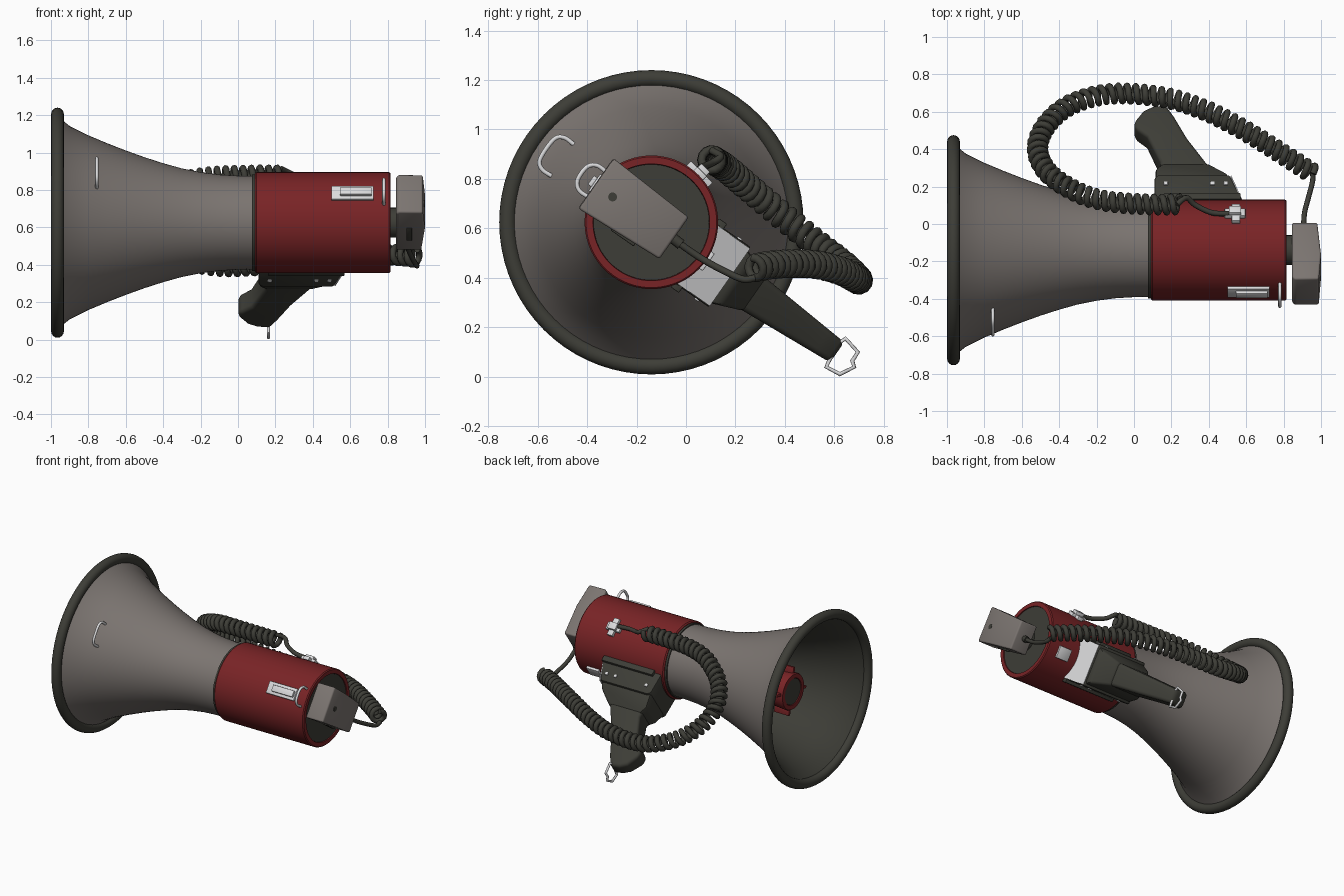
import bpy, bmesh, math
from mathutils import Vector, Matrix

if "Cube" in bpy.data.objects:
    bpy.data.objects.remove(bpy.data.objects["Cube"])

def material(name, rgb):
    m = bpy.data.materials.new(name)
    m.diffuse_color = (*rgb, 1)
    m.use_nodes = True
    m.node_tree.nodes["Principled BSDF"].inputs["Base Color"].default_value = m.diffuse_color
    return m

GREY = material("warm_grey", (0.20, 0.178, 0.165))
RED = material("dark_red", (0.19, 0.017, 0.019))
DARK = material("dark_olive", (0.047, 0.047, 0.038))
SILVER = material("silver", (0.70, 0.70, 0.71))

# local frame: x along the horn, y towards the handle, z across it
FRAME = Matrix.Translation((0, -0.14, 0.625)) @ Matrix.Rotation(math.radians(-35), 4, 'X')

def finish(ob, mats, matrix, angle=35):
    bpy.context.collection.objects.link(ob)
    for m in mats:
        ob.data.materials.append(m)
    ob.matrix_world = matrix
    bpy.ops.object.select_all(action='DESELECT')
    ob.select_set(True)
    bpy.context.view_layer.objects.active = ob
    bpy.ops.object.convert(target='MESH')
    bpy.ops.object.shade_smooth_by_angle(angle=math.radians(angle))
    return ob

def mesh_object(name, bm, mats, matrix=FRAME, bevel=0, segments=2):
    bmesh.ops.remove_doubles(bm, verts=bm.verts, dist=1e-5)
    bmesh.ops.recalc_face_normals(bm, faces=bm.faces)
    me = bpy.data.meshes.new(name)
    bm.to_mesh(me)
    bm.free()
    ob = bpy.data.objects.new(name, me)
    if bevel:
        mod = ob.modifiers.new("bevel", 'BEVEL')
        mod.width, mod.segments = bevel, segments
        mod.limit_method, mod.angle_limit = 'ANGLE', math.radians(30)
    return finish(ob, mats, matrix)

def lathe(name, profile, mats, closed=False, split=999, n=72, matrix=FRAME):
    """Turn (x, radius) points round the x axis; segments past split use material 1."""
    bm = bmesh.new()
    rings = [[bm.verts.new((x, r * math.cos(2 * math.pi * i / n), r * math.sin(2 * math.pi * i / n)))
              for i in range(n)] for x, r in profile]
    count = len(rings) if closed else len(rings) - 1
    for k in range(count):
        a, b = rings[k], rings[(k + 1) % len(rings)]
        for i in range(n):
            j = (i + 1) % n
            bm.faces.new((a[i], a[j], b[j], b[i])).material_index = int(k >= split)
    bmesh.ops.dissolve_degenerate(bm, dist=1e-6, edges=bm.edges)
    return mesh_object(name, bm, mats, matrix)

def disc(name, x0, x1, r, mat, n=32, matrix=FRAME):
    return lathe(name, [(x0, 0), (x0, r), (x1, r), (x1, 0)], [mat], n=n, matrix=matrix)

def prism(name, poly, half, mat, bevel=0, segments=2):
    """Side outline (x, r) thickened to +-half(r)."""
    h = half if callable(half) else (lambda r: half)
    bm = bmesh.new()
    a = [bm.verts.new((x, r, -h(r))) for x, r in poly]
    b = [bm.verts.new((x, r, h(r))) for x, r in poly]
    bm.faces.new(a)
    bm.faces.new(b[::-1])
    for i in range(len(a)):
        j = (i + 1) % len(a)
        bm.faces.new((a[i], b[i], b[j], a[j]))
    return mesh_object(name, bm, [mat], bevel=bevel, segments=segments)

def box(name, centre, size, mat, matrix=FRAME, bevel=0.004):
    bm = bmesh.new()
    bmesh.ops.create_cube(bm, size=1, matrix=Matrix.Translation(centre) @ Matrix.Diagonal((*size, 1)))
    return mesh_object(name, bm, [mat], matrix, bevel)

def spline(points, steps=12):
    p = [Vector(q) for q in points]
    p = [2 * p[0] - p[1]] + p + [2 * p[-1] - p[-2]]
    out = []
    for a, b, c, d in zip(p, p[1:], p[2:], p[3:]):
        for k in range(steps):
            t = k / steps
            out.append(0.5 * (2 * b + (c - a) * t + (2 * a - 5 * b + 4 * c - d) * t * t
                              + (3 * b - a - 3 * c + d) * t ** 3))
    return out + [p[-2]]

def tube(name, pts, radius, mat, cyclic=False, matrix=Matrix(), res=2):
    cu = bpy.data.curves.new(name, 'CURVE')
    cu.dimensions, cu.bevel_depth, cu.bevel_resolution, cu.use_fill_caps = '3D', radius, res, True
    s = cu.splines.new('POLY')
    s.points.add(len(pts) - 1)
    for q, p in zip(s.points, pts):
        q.co = (*p, 1)
    s.use_cyclic_u = cyclic
    return finish(bpy.data.objects.new(name, cu), [mat], matrix, 60)

# horn: grey outside, dark inside
outer = [(-0.96, 0.565), (-0.9, 0.517), (-0.8, 0.467), (-0.7, 0.425), (-0.6, 0.386), (-0.5, 0.35),
         (-0.4, 0.318), (-0.3, 0.29), (-0.2, 0.27), (-0.1, 0.257), (0, 0.251), (0.1, 0.249)]
inner = [(x, r - 0.014) for x, r in reversed(outer)]
lathe("horn", outer + inner, [GREY, DARK], closed=True, split=len(outer) - 1)
disc("horn_back_wall", 0.06, 0.1, 0.24, DARK)
rim = [(-0.965 + 0.034 * math.cos(a), 0.581 + 0.034 * math.sin(a))
       for a in (2 * math.pi * i / 16 for i in range(16))]
lathe("horn_rim", rim, [DARK], closed=True)

# sound outlet in the middle of the horn
disc("outlet_stem", -0.70, 0.08, 0.085, DARK)
lathe("outlet_cup", [(-0.64, 0), (-0.64, 0.12), (-0.76, 0.13), (-0.77, 0.125), (-0.77, 0.095),
                     (-0.75, 0.095), (-0.75, 0)], [RED], n=40)
disc("outlet_cap", -0.765, -0.74, 0.092, DARK)
for i in range(4):
    m = FRAME @ Matrix.Rotation(math.pi / 4 + i * math.pi / 2, 4, 'X')
    box("outlet_rib", (-0.70, 0.14, 0), (0.12, 0.06, 0.02), RED, m)

# red body
lathe("body", [(0.09, 0), (0.09, 0.262), (0.098, 0.27), (0.808, 0.27), (0.815, 0.264),
               (0.815, 0.236), (0.80, 0.234), (0.80, 0)], [RED])
lathe("body_gasket", [(0.075, 0.24), (0.075, 0.258), (0.092, 0.258), (0.092, 0.24)], [DARK], closed=True)
disc("rear_cover", 0.795, 0.809, 0.234, DARK, 72)
disc("microphone_mount", 0.80, 0.86, 0.08, DARK)

# microphone
prism("microphone", [(0.845, -0.26), (0.86, -0.275), (0.988, -0.272), (1.0, -0.105), (0.98, 0.112),
                     (0.845, 0.112)], lambda r: 0.124 - 0.055 * (r + 0.275), GREY, 0.014, 3)
box("microphone_button", (0.915, -0.06, -0.114), (0.03, 0.115, 0.014), DARK)
disc("microphone_hole", 0.985, 0.9965, 0.018, DARK, 20,
     FRAME @ Matrix.Translation((0, -0.187, -0.006)))

# handle, neck and saddle
prism("saddle", [(0.11, 0.18), (0.11, 0.37), (0.13, 0.388), (0.51, 0.388), (0.575, 0.235), (0.575, 0.18)],
      0.148, DARK, 0.008)
box("saddle_flange", (0.365, 0.235, 0), (0.41, 0.04, 0.34), DARK)
prism("saddle_end_plate", [(0.578, 0.215), (0.515, 0.385), (0.520, 0.388), (0.584, 0.217)], 0.142, SILVER)
prism("handle_neck", [(0.115, 0.36), (0.115, 0.46), (0.15, 0.51), (0.40, 0.51), (0.50, 0.42), (0.51, 0.36)],
      lambda r: 0.14 - 0.40 * (r - 0.36), DARK, 0.015)
prism("handle_grip", [(0.14, 0.40), (0.14, 0.53), (0.07, 0.70), (0.005, 0.755), (0.0, 0.80), (0.05, 0.88),
                      (0.10, 0.91), (0.17, 0.92), (0.215, 0.84), (0.285, 0.69), (0.40, 0.50), (0.44, 0.40)],
      lambda r: 0.085 - 0.075 * (r - 0.45), DARK, 0.03, 4)
for side in (-1, 1):
    for x in (0.17, 0.42, 0.49):
        box("saddle_bolt", (x, 0.33, side * 0.149), (0.022, 0.022, 0.012), SILVER)

# wire loop at the end of the handle
loop = [(0.60, 0.125), (0.645, 0.155), (0.695, 0.10), (0.672, 0.065), (0.68, 0.04),
        (0.622, 0.011), (0.567, 0.04), (0.585, 0.08)]
tube("handle_wire_loop", [(0.163, y, z) for y, z in loop], 0.009, SILVER, True)

# latches and strap rings
box("latch_plate", (0.612, -0.272, 0), (0.225, 0.02, 0.085), SILVER)
box("latch_lever", (0.63, -0.287, 0), (0.17, 0.024, 0.045), SILVER)
box("rear_plate", (0.68, 0.272, 0), (0.10, 0.022, 0.085), SILVER)
for name, x, base, top, w in (("body_strap_ring", 0.78, 0.26, 0.342, 0.062),
                              ("horn_strap_ring", -0.755, 0.435, 0.515, 0.078)):
    pts = [(x, -base, -w), (x, -top + 0.03, -w), (x, -top, -w + 0.03),
           (x, -top, w - 0.03), (x, -top + 0.03, w), (x, -base, w)]
    tube(name, spline(pts, 5), 0.009, SILVER, matrix=FRAME)

# cable socket
SOCKET = Matrix.Translation((0.54, 0.055, 0.82)) @ Matrix.Rotation(math.radians(-45), 4, 'X')
box("socket_plate_long", (0, 0, 0), (0.11, 0.055, 0.03), SILVER, SOCKET)
box("socket_plate_cross", (0.005, 0, 0), (0.045, 0.125, 0.026), SILVER, SOCKET)
box("socket_block", (0, 0, 0.018), (0.065, 0.05, 0.035), SILVER, SOCKET)

# coiled cable: a helix carried along a smooth path
path = spline([(0.955, 0.27, 0.44), (0.80, 0.37, 0.455), (0.565, 0.515, 0.455), (0.35, 0.62, 0.43),
               (0.14, 0.68, 0.40), (-0.13, 0.695, 0.395), (-0.345, 0.635, 0.455), (-0.475, 0.52, 0.545),
               (-0.515, 0.39, 0.65), (-0.45, 0.265, 0.755), (-0.29, 0.165, 0.84), (-0.13, 0.12, 0.87),
               (0.08, 0.105, 0.877), (0.25, 0.105, 0.877)], 60)
coil, travelled, turned = [], 0.0, 0.0
normal = Vector((0, 0, 1))
PITCH, STEP = 0.0455, 1 / 13
for a, b in zip(path, path[1:]):
    length = (b - a).length
    tangent = (b - a) / length
    normal = (normal - tangent * normal.dot(tangent)).normalized()
    side = tangent.cross(normal)
    while turned * PITCH <= travelled + length:
        ang = 2 * math.pi * turned
        coil.append(a + tangent * (turned * PITCH - travelled)
                    + 0.042 * (normal * math.cos(ang) + side * math.sin(ang)))
        turned += STEP
    travelled += length
tube("coiled_cable", coil, 0.0175, DARK)

# straight cable ends
tube("microphone_cable", spline([(0.905, -0.07, 0.575), (0.907, -0.02, 0.535), (0.912, 0.06, 0.48),
                                 (0.935, 0.15, 0.43), (0.955, 0.23, 0.395), (0.955, 0.28, 0.40)]), 0.014, DARK)
tube("microphone_cable_sleeve", [(0.905, -0.065, 0.57), (0.907, -0.02, 0.535)], 0.022, DARK)
tube("socket_cable", spline([(0.23, 0.105, 0.915), (0.28, 0.14, 0.89), (0.33, 0.10, 0.862),
                             (0.42, 0.06, 0.845), (0.53, 0.055, 0.835)]), 0.015, DARK)
